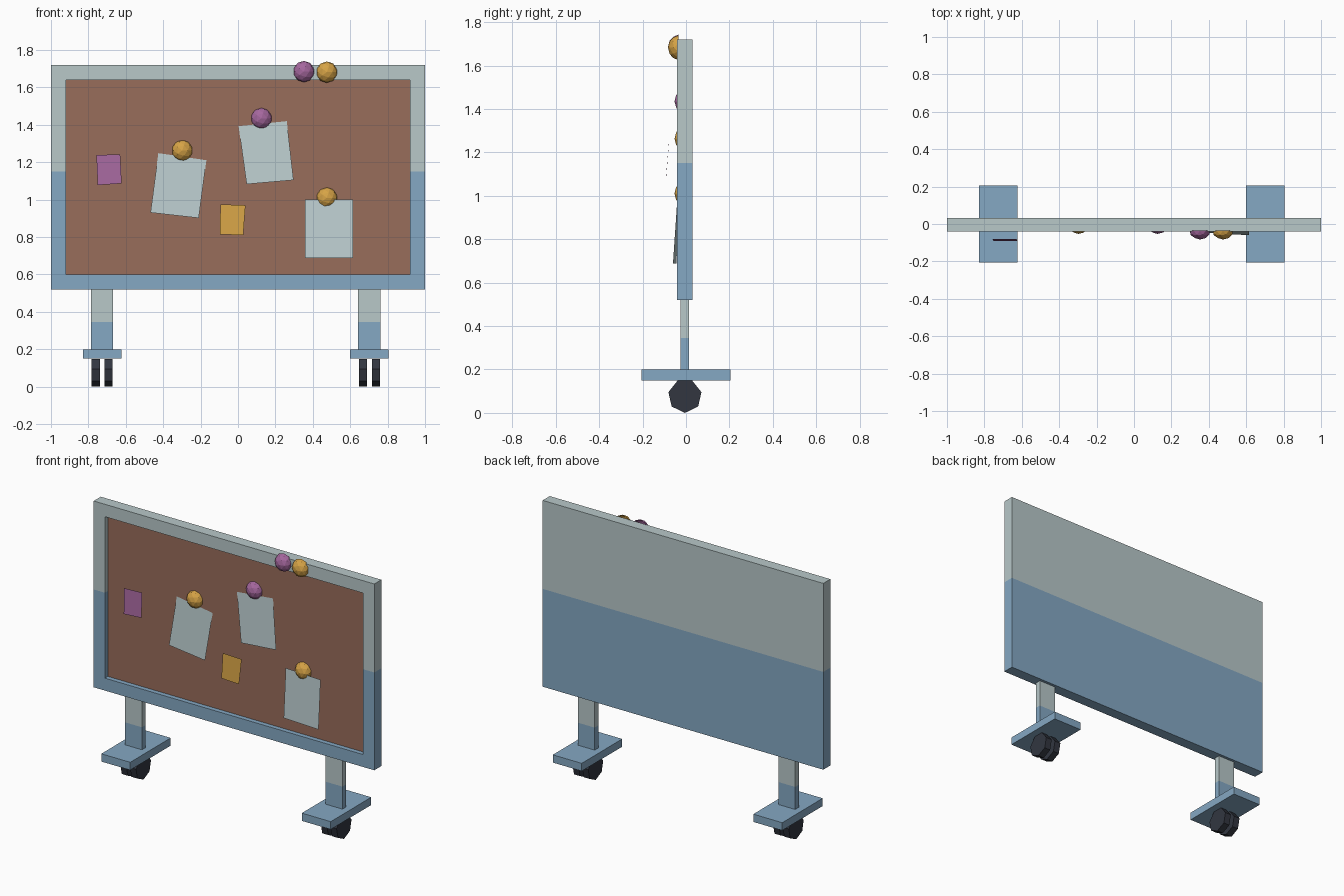
import bpy, bmesh, math
from mathutils import Matrix, Vector

if "Cube" in bpy.data.objects:
    bpy.data.objects.remove(bpy.data.objects["Cube"])


def mat(name, rgb):
    m = bpy.data.materials.new(name)
    lin = [((c / 255 + 0.055) / 1.055) ** 2.4 for c in rgb]
    m.diffuse_color = (*lin, 1)
    m.use_nodes = True
    m.node_tree.nodes["Principled BSDF"].inputs["Base Color"].default_value = m.diffuse_color
    return m


PALE = mat("pale_grey", (184, 200, 201))
BLUE = mat("steel_blue", (133, 168, 195))
CORK = mat("cork_brown", (152, 109, 91))
PAPER = mat("paper_white", (188, 205, 207))
GOLD = mat("gold_yellow", (214, 163, 70))
PURPLE = mat("purple", (165, 103, 158))
DARK = mat("rubber_dark", (50, 54, 64))


def finish(bm, name, mats):
    me = bpy.data.meshes.new(name)
    bm.to_mesh(me)
    bm.free()
    for m in mats:
        me.materials.append(m)
    ob = bpy.data.objects.new(name, me)
    bpy.context.collection.objects.link(ob)
    return ob


def box_bm(x, y, z):
    bm = bmesh.new()
    size = (x[1] - x[0], y[1] - y[0], z[1] - z[0])
    mid = Vector((sum(x) / 2, sum(y) / 2, sum(z) / 2))
    bmesh.ops.create_cube(bm, size=1, matrix=Matrix.Translation(mid) @ Matrix.Diagonal((*size, 1)))
    return bm


def two_tone(bm, split):
    # cut at a height: pale above (slot 0), blue below (slot 1)
    bmesh.ops.bisect_plane(bm, geom=bm.verts[:] + bm.edges[:] + bm.faces[:],
                           plane_co=(0, 0, split), plane_no=(0, 0, 1))
    for f in bm.faces:
        if f.material_index != 2:
            f.material_index = 0 if f.calc_center_median().z > split else 1


# board with recessed cork front
bm = box_bm((-1, 1), (-0.041, 0.031), (0.52, 1.72))
bm.normal_update()
front = [f for f in bm.faces if f.normal.y < -0.9]
bmesh.ops.inset_region(bm, faces=front, thickness=0.08, use_even_offset=True)
bmesh.ops.inset_region(bm, faces=front, thickness=0, depth=-0.03)
front[0].material_index = 2
two_tone(bm, 1.15)
finish(bm, "board", [PALE, BLUE, CORK])


def wheel(name, x0, x1, r=0.078, n=7, cy=-0.005):
    bm = bmesh.new()
    pts = [(cy + r * math.cos(a), r + r * math.sin(a))
           for a in (-math.pi / 2 + 2 * math.pi * i / n for i in range(n))]
    face = bm.faces.new([bm.verts.new((x0, y, z)) for y, z in pts])
    ext = bmesh.ops.extrude_face_region(bm, geom=[face])["geom"]
    bmesh.ops.translate(bm, vec=(x1 - x0, 0, 0), verts=[v for v in ext if isinstance(v, bmesh.types.BMVert)])
    bmesh.ops.recalc_face_normals(bm, faces=bm.faces[:])
    finish(bm, name, [DARK])


# legs, foot plates and twin castors
for side, cx in (("left", -0.727), ("right", 0.702)):
    bm = box_bm((cx - 0.06, cx + 0.06), (-0.025, 0.013), (0.2, 0.52))
    two_tone(bm, 0.345)
    finish(bm, side + "_leg", [PALE, BLUE])
    finish(box_bm((cx - 0.103, cx + 0.103), (-0.206, 0.206), (0.15, 0.2)), side + "_foot", [BLUE])
    wheel(side + "_outer_wheel", cx - 0.055, cx - 0.012)
    wheel(side + "_inner_wheel", cx + 0.014, cx + 0.057)


def sheet(name, m, corners, ys):
    # corners run top left, bottom left, bottom right, top right
    bm = bmesh.new()
    bm.faces.new([bm.verts.new((x, y, z)) for (x, z), y in zip(corners, ys)])
    finish(bm, name, [m])


# pinned papers and notes
sheet("left_paper", PAPER, [(-0.426, 1.249), (-0.468, 0.931), (-0.21, 0.902), (-0.169, 1.211)],
      (-0.015, -0.034, -0.036, -0.016))
sheet("middle_paper", PAPER, [(0.003, 1.393), (0.046, 1.083), (0.297, 1.105), (0.261, 1.42)],
      (-0.015, -0.034, -0.036, -0.016))
sheet("right_paper", PAPER, [(0.357, 1.0), (0.357, 0.687), (0.616, 0.687), (0.616, 1.0)],
      (-0.024, -0.045, -0.06, -0.039))
sheet("purple_note", PURPLE, [(-0.757, 1.238), (-0.75, 1.078), (-0.622, 1.087), (-0.63, 1.243)],
      (-0.079, -0.092, -0.092, -0.079))
sheet("yellow_note", GOLD, [(-0.094, 0.975), (-0.097, 0.815), (0.028, 0.81), (0.04, 0.97)],
      (-0.02, -0.03, -0.03, -0.02))

# round low-poly pin heads, domed towards the front
PINS = [("left_pin", GOLD, -0.298, -0.005, 1.263), ("middle_pin", PURPLE, 0.125, -0.005, 1.435),
        ("right_pin", GOLD, 0.475, -0.005, 1.01), ("frame_pin_purple", PURPLE, 0.352, -0.035, 1.685),
        ("frame_pin_gold", GOLD, 0.475, -0.035, 1.682)]
for name, m, x, y, z in PINS:
    bm = bmesh.new()
    bmesh.ops.create_icosphere(bm, subdivisions=2, radius=0.057,
                               matrix=Matrix.Rotation(math.pi / 2, 4, 'X'))
    bmesh.ops.bisect_plane(bm, geom=bm.verts[:] + bm.edges[:] + bm.faces[:], dist=1e-4,
                           plane_co=(0, 0, 0), plane_no=(0, 1, 0), clear_outer=True)
    bmesh.ops.transform(bm, matrix=Matrix.Translation((x, y, z)) @ Matrix.Diagonal((1, 0.84, 1, 1)),
                        verts=bm.verts[:])
    finish(bm, name, [m])
